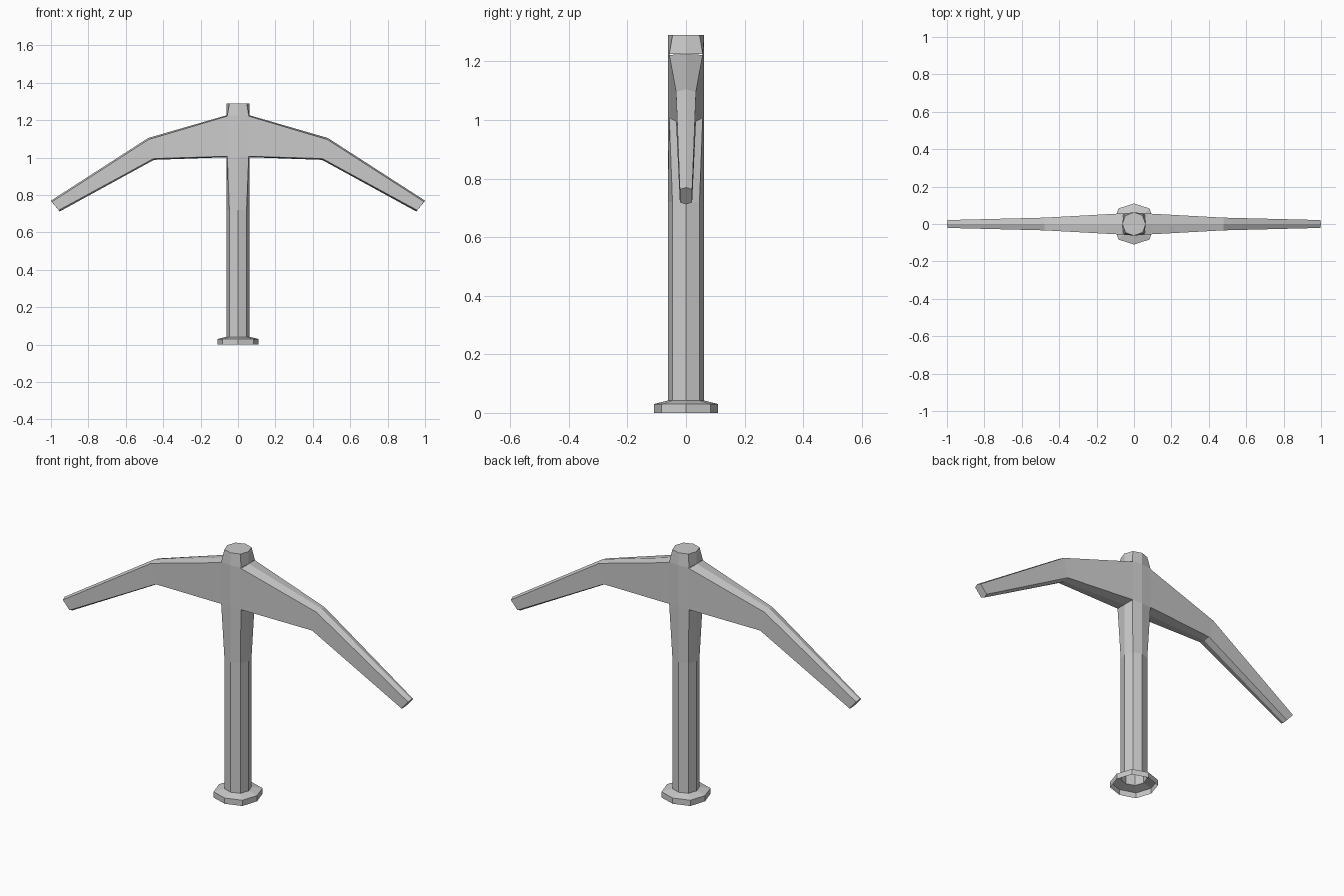
import bpy, bmesh
from math import cos, sin, pi

if "Cube" in bpy.data.objects:
    bpy.data.objects.remove(bpy.data.objects["Cube"])


def loft(name, rings, cap_end=True, skip=lambda level, side: False):
    """Skin a list of closed rings, with an optional flat cap on the last one."""
    bm = bmesh.new()
    loops = [[bm.verts.new(p) for p in ring] for ring in rings]
    n = len(loops[0])
    for level, (a, b) in enumerate(zip(loops, loops[1:])):
        for i in range(n):
            if not skip(level, i):
                j = (i + 1) % n
                bm.faces.new((a[i], a[j], b[j], b[i]))
    if cap_end:
        bm.faces.new(loops[-1])
    bmesh.ops.recalc_face_normals(bm, faces=bm.faces)
    mesh = bpy.data.meshes.new(name)
    bm.to_mesh(mesh)
    bm.free()
    obj = bpy.data.objects.new(name, mesh)
    bpy.context.collection.objects.link(obj)
    return obj


def octagon(z, axis, diag):
    """Eight points: axis points at distance axis, corners at (diag, diag)."""
    ring = []
    for i in range(8):
        r = axis if i % 2 == 0 else diag * 2 ** 0.5
        ring.append((r * cos(i * pi / 4), r * sin(i * pi / 4), z))
    return ring


def arm_section(y, ridge_top, edge_top, edge_low, ridge_low):
    """Six-sided section with a shallow ridge above and below."""
    (rx, rz), (ex, ez), (lx, lz), (bx, bz) = ridge_top, edge_top, edge_low, ridge_low
    return [(rx, 0, rz), (ex, -y, ez), (lx, -y, lz),
            (bx, 0, bz), (lx, y, lz), (ex, y, ez)]


# Handle with open-bottomed foot flange, squared off where it meets the head
levels = [(0, 0.11, 0.083), (0.03, 0.11, 0.083), (0.042, 0.062, 0.046),
          (0.72, 0.062, 0.046), (1.005, 0.062, 0.057),
          (1.225, 0.062, 0.057), (1.29, 0.062, 0.046)]
loft("handle", [octagon(*v) for v in levels],
     skip=lambda level, side: level == 4 and side in (0, 3, 4, 7))

# Curved head arm, mirrored to the other side
arm = loft("head_arms", [
    arm_section(0.057, (0.062, 1.226), (0.057, 1.222), (0.057, 1.007), (0.062, 1.002)),
    arm_section(0.034, (0.48, 1.105), (0.477, 1.097), (0.451, 0.995), (0.449, 0.988)),
    arm_section(0.021, (1.0, 0.77), (0.996, 0.763), (0.958, 0.719), (0.953, 0.712)),
])
mirror = arm.modifiers.new("mirror", 'MIRROR')
mirror.use_axis = (True, False, False)
mirror.use_mirror_merge = False
